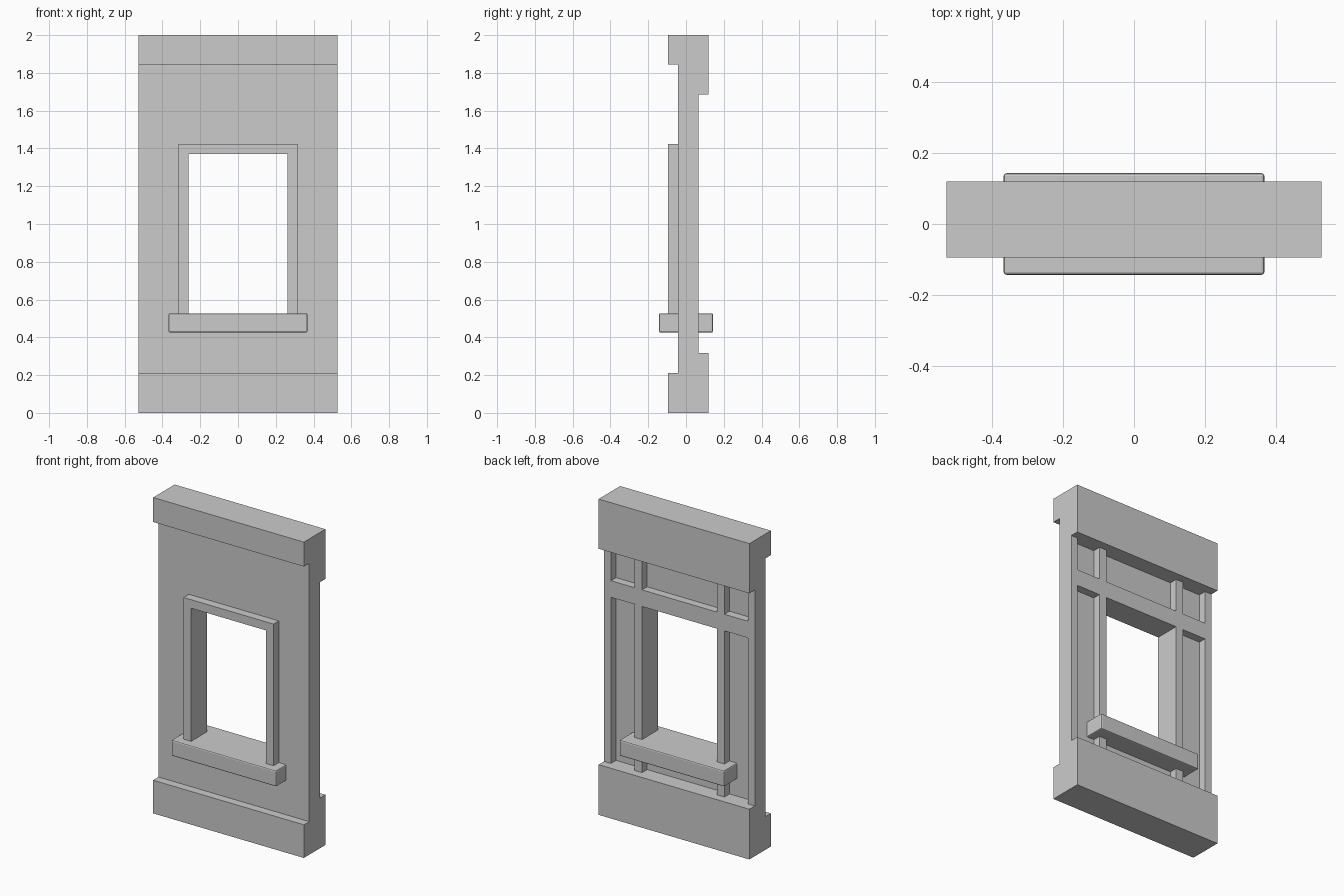
import bpy, bmesh
from mathutils import Vector

if "Cube" in bpy.data.objects:
    bpy.data.objects.remove(bpy.data.objects["Cube"])


def finish(name, bm):
    bmesh.ops.recalc_face_normals(bm, faces=bm.faces)
    mesh = bpy.data.meshes.new(name)
    bm.to_mesh(mesh)
    bm.free()
    ob = bpy.data.objects.new(name, mesh)
    bpy.context.collection.objects.link(ob)
    return ob


def prism(name, points, direction):
    """Extrude a closed outline of 3D points along a direction."""
    bm = bmesh.new()
    face = bm.faces.new([bm.verts.new(p) for p in points])
    geom = bmesh.ops.extrude_face_region(bm, geom=[face], use_keep_orig=True)["geom"]
    verts = [g for g in geom if isinstance(g, bmesh.types.BMVert)]
    bmesh.ops.translate(bm, vec=Vector(direction), verts=verts)
    return finish(name, bm)


def box(name, x0, x1, y0, y1, z0, z1):
    pts = [(x0, y0, z0), (x1, y0, z0), (x1, y1, z0), (x0, y1, z0)]
    return prism(name, pts, (0, 0, z1 - z0))


W = 0.528                          # half width of the wall
FRONT, BACK = -0.095, 0.12         # faces of base and top blocks
SKIN, PANEL, STUD = -0.042, 0.015, 0.066
BASE, CAP = 0.318, 1.685           # rear edges of base and top blocks
HOLE, CASING = 0.262, 0.315        # half widths of window opening and casing
SILL_TOP, HEAD = 0.527, 1.37

# wall section with base and top blocks, extruded across the width
section = [(FRONT, 0), (BACK, 0), (BACK, BASE), (PANEL, BASE), (PANEL, CAP),
           (BACK, CAP), (BACK, 2), (FRONT, 2), (FRONT, 1.845),
           (SKIN, 1.845), (SKIN, 0.21), (FRONT, 0.21)]
wall = prism("wall", [(-W, y, z) for y, z in section], (2 * W, 0, 0))

# window opening
cutter = box("window_cutter", -HOLE, HOLE, -0.3, 0.3, 0.476, HEAD)
cutter.hide_render = True
cutter.hide_viewport = True
cut = wall.modifiers.new("window_opening", "BOOLEAN")
cut.operation = "DIFFERENCE"
cut.solver = "EXACT"
cut.object = cutter

# front casing around the window
outline = [(-CASING, 0.5), (-HOLE, 0.5), (-HOLE, HEAD), (HOLE, HEAD),
           (HOLE, 0.5), (CASING, 0.5), (CASING, 1.424), (-CASING, 1.424)]
prism("window_casing", [(x, FRONT, z) for x, z in outline], (0, SKIN - FRONT, 0))

# rear studs at the wall edges and beside the window
EDGE = 0.48
for side, label in ((-1, "left"), (1, "right")):
    for part, a, b in (("edge_stud", EDGE, W), ("window_stud", HOLE, CASING)):
        x0, x1 = sorted((side * a, side * b))
        box(f"{part}_{label}", x0, x1, PANEL, STUD, BASE, CAP)

# rear rail above the window, fitted between the studs
for label, x0, x1 in (("left", -EDGE, -CASING), ("middle", -HOLE, HOLE),
                      ("right", CASING, EDGE)):
    box(f"rail_{label}", x0, x1, PANEL, STUD, HEAD, 1.475)

# sill through the wall with softened edges
sill = box("window_sill", -0.367, 0.367, -0.143, 0.143, 0.425, SILL_TOP)
bevel = sill.modifiers.new("soft_edges", "BEVEL")
bevel.width = 0.008
bevel.segments = 2
